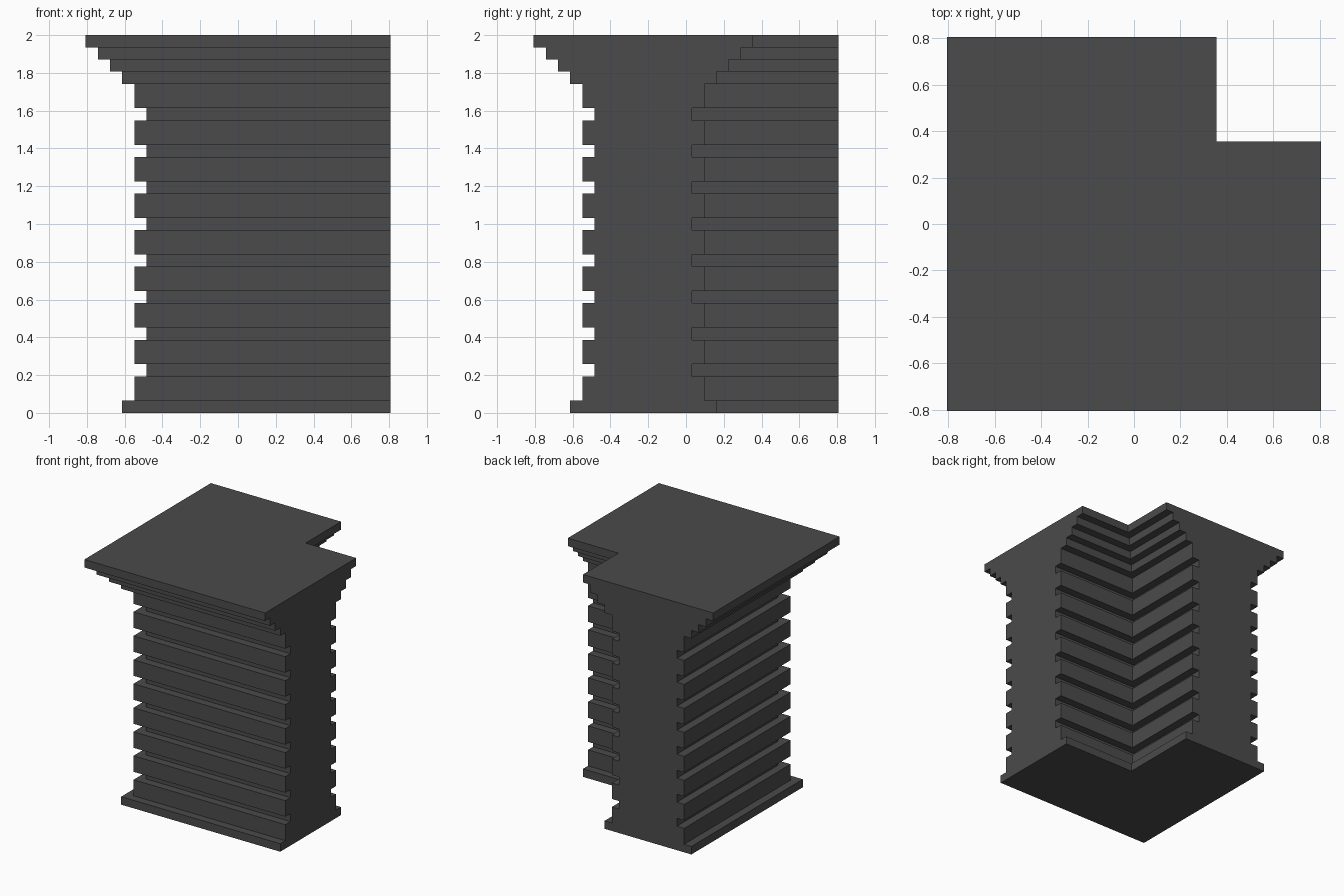
import bpy, bmesh

cube = bpy.data.objects.get("Cube")
if cube:
    bpy.data.objects.remove(cube, do_unlink=True)

UNIT = 2 / 31        # one course step
CENTRE = -3.5        # wall centre line, in steps
END = 12.5           # where both wall arms are cut flat

# Courses from the ground up: (half thickness, height), in steps
courses = [(6, 1)]                            # plinth
courses += [(5, 2), (4, 1)] * 8               # blocks with recessed joints
courses += [(5, 2)]                           # top block
courses += [(h, 1) for h in (6, 7, 8, 9)]     # stepped cornice

# Half profile, mirrored into a closed wall section
half, z = [], 0
for h, height in courses:
    half += [(h, z), (h, z + height)]
    z += height
section = half + [(-h, z) for h, z in reversed(half)]

# Sweep the section round the corner: arm along x, mitre, arm along y
bm = bmesh.new()
stations = (
    lambda o: (END, CENTRE + o),
    lambda o: (CENTRE + o, CENTRE + o),
    lambda o: (CENTRE + o, END),
)
rings = []
for place in stations:
    ring = []
    for o, z in section:
        x, y = place(o)
        ring.append(bm.verts.new((x * UNIT, y * UNIT, z * UNIT)))
    rings.append(ring)

n = len(section)
for a, b in zip(rings, rings[1:]):
    for i in range(n):
        j = (i + 1) % n
        bm.faces.new((a[i], a[j], b[j], b[i]))

# Flat arm ends, one quad per course
for ring in (rings[0], rings[-1]):
    for i in range(0, n // 2, 2):
        bm.faces.new((ring[i], ring[i + 1], ring[n - 2 - i], ring[n - 1 - i]))
    # Close the thin ledge edges between courses into the end caps
bmesh.ops.recalc_face_normals(bm, faces=bm.faces)

mesh = bpy.data.meshes.new("corner_wall")
bm.to_mesh(mesh)
bm.free()
wall = bpy.data.objects.new("corner_wall", mesh)
bpy.context.collection.objects.link(wall)

# Dark grey stone
stone = bpy.data.materials.new("dark_grey_stone")
stone.use_nodes = True
colour = (0.07, 0.07, 0.07, 1)
stone.diffuse_color = colour
stone.node_tree.nodes["Principled BSDF"].inputs["Base Color"].default_value = colour
mesh.materials.append(stone)
